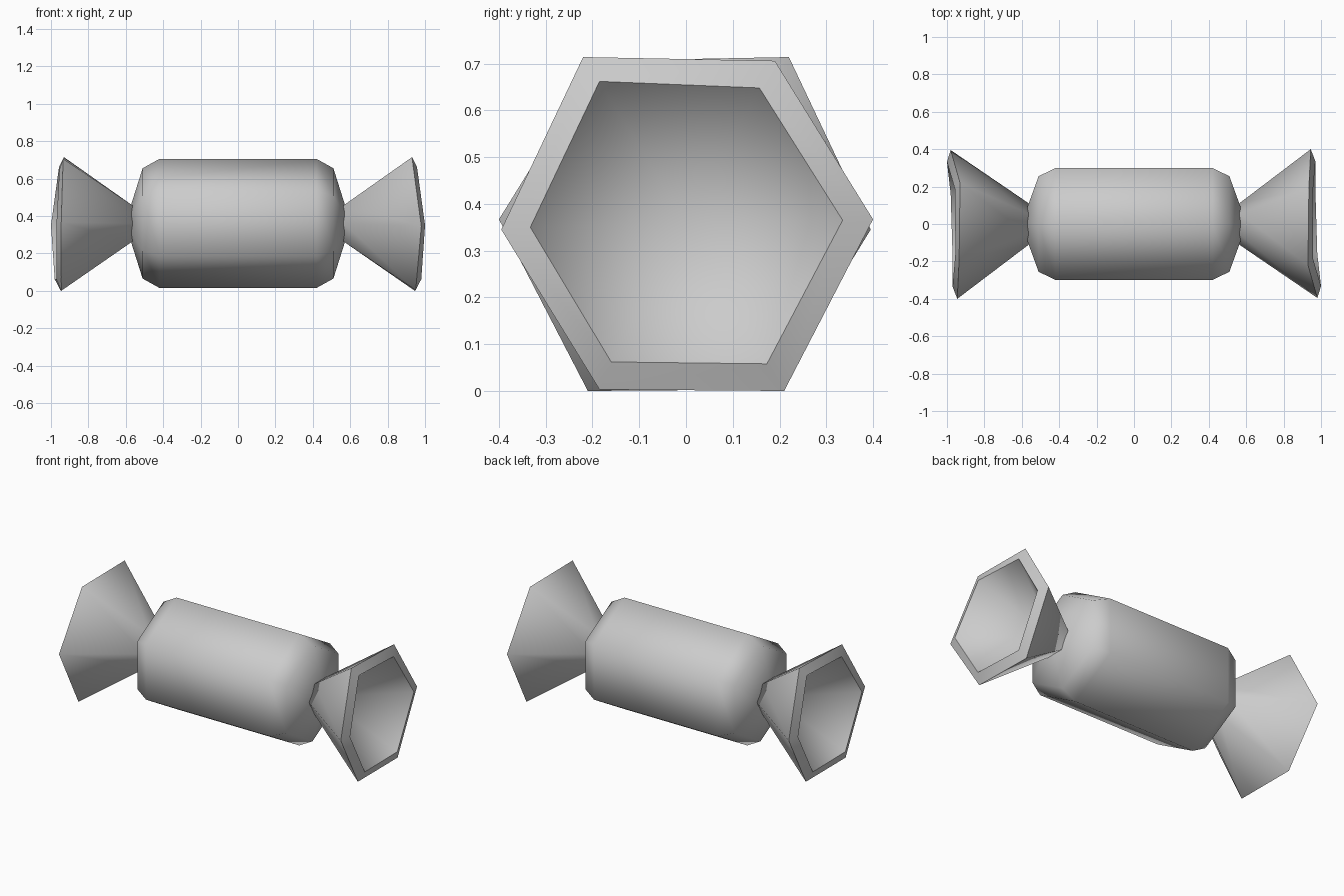
import bpy, bmesh
from math import cos, sin, pi, radians
from mathutils import Matrix, Vector

if "Cube" in bpy.data.objects:
    bpy.data.objects.remove(bpy.data.objects["Cube"], do_unlink=True)

MID = 0.36  # height of the long axis

grey = bpy.data.materials.new("wrapper grey")
grey.use_nodes = True
COLOUR = (0.6, 0.6, 0.6, 1)
grey.diffuse_color = COLOUR
grey.node_tree.nodes["Principled BSDF"].inputs["Base Color"].default_value = COLOUR


def hexagon(x, radius, start):
    """Six points around the long axis."""
    return [Vector((x, radius * cos(start + i * pi / 3), MID + radius * sin(start + i * pi / 3)))
            for i in range(6)]


def build(name, rings, cap_ends, matrix=Matrix()):
    """Bridge rings of six points, closing each end with a cap or a tip point."""
    bm = bmesh.new()
    loops = [[bm.verts.new(p) for p in ring] for ring in rings]
    for a, b in zip(loops, loops[1:]):
        for i in range(6):
            j = (i + 1) % 6
            if len(b) == 1:
                bm.faces.new((a[i], a[j], b[0]))
            else:
                bm.faces.new((a[i], a[j], b[j], b[i]))
    for k in cap_ends:
        bm.faces.new(loops[k])
    bmesh.ops.transform(bm, matrix=matrix, verts=bm.verts)
    bmesh.ops.recalc_face_normals(bm, faces=bm.faces)
    mesh = bpy.data.meshes.new(name)
    bm.to_mesh(mesh)
    bm.free()
    mesh.materials.append(grey)
    obj = bpy.data.objects.new(name, mesh)
    bpy.context.collection.objects.link(obj)
    bpy.ops.object.select_all(action="DESELECT")
    obj.select_set(True)
    bpy.context.view_layer.objects.active = obj
    bpy.ops.object.shade_smooth_by_angle(angle=radians(66))


# Hexagonal body with rounded-off ends, corner edge on top
profile = [(0.57, 0.105), (0.51, 0.295), (0.42, 0.345)]
profile = [(-x, r) for x, r in profile] + profile[::-1]
build("candy_body", [hexagon(x, r, pi / 2) for x, r in profile], (0, -1))

# Flared twist ends: slightly uneven rim, thick lip and hollow inside
outer_rim = [(0.945, 0.4, 0.367), (0.935, 0.19, 0.706), (0.93, -0.22, 0.714),
             (0.98, -0.395, 0.345), (0.95, -0.185, 0.003), (0.945, 0.21, 0)]
inner_rim = [(0.97, 0.335, 0.365), (0.955, 0.157, 0.648), (0.957, -0.185, 0.662),
             (1.0, -0.333, 0.35), (0.98, -0.16, 0.062), (0.97, 0.173, 0.058)]
rings = [hexagon(0.565, 0.112, 0),
         [Vector(p) for p in outer_rim],
         [Vector(p) for p in inner_rim],
         [Vector((0.575, 0, MID))]]
for name, turn in (("left_twist", 0), ("right_twist", pi)):
    build(name, rings, (0,), Matrix.Rotation(turn, 4, "Z"))
